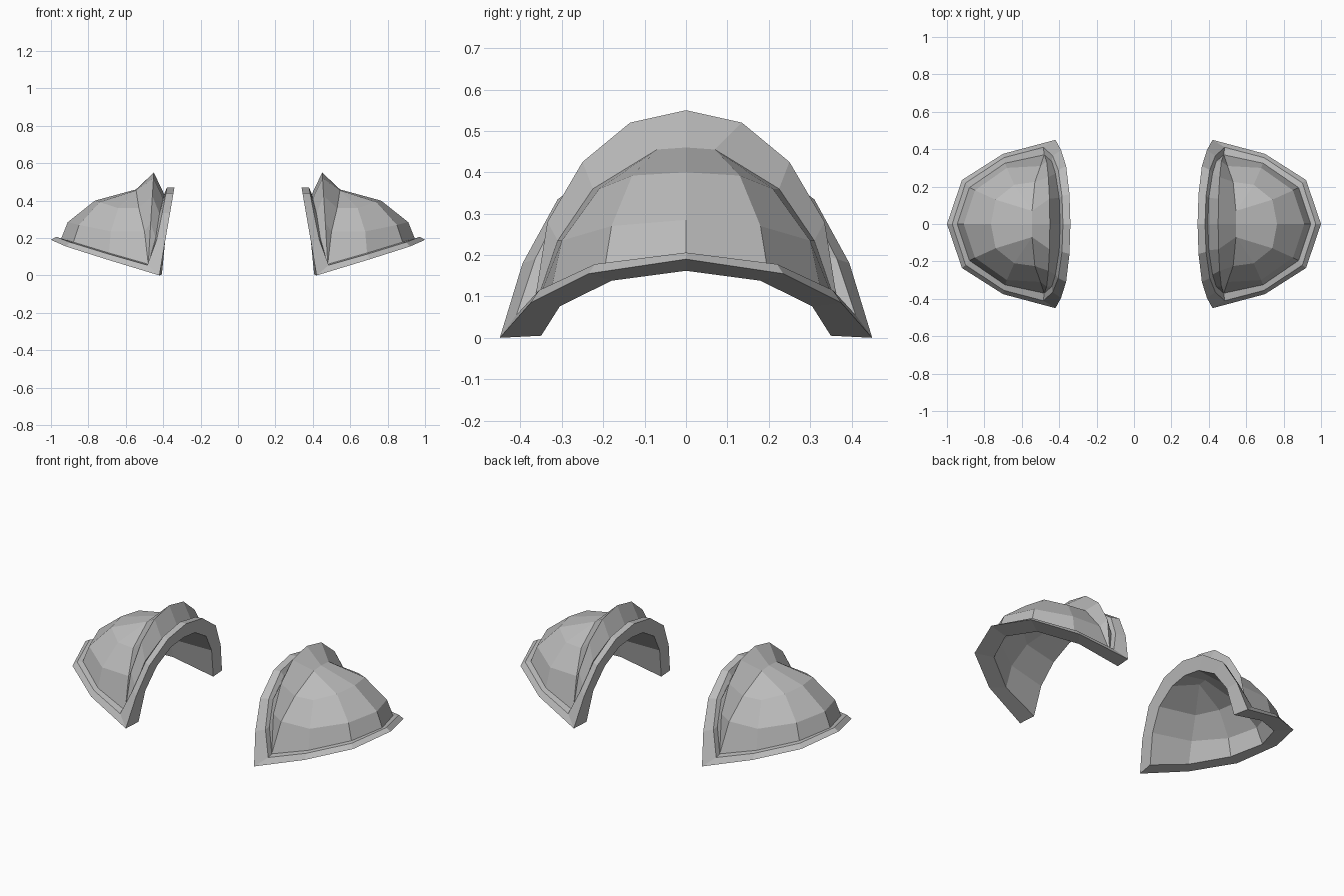
import bpy, bmesh

if "Cube" in bpy.data.objects:
    bpy.data.objects.remove(bpy.data.objects["Cube"])

steel = bpy.data.materials.new("grey_steel")
steel.diffuse_color = (0.5, 0.5, 0.5, 1)
steel.use_nodes = True
steel.node_tree.nodes["Principled BSDF"].inputs["Base Color"].default_value = steel.diffuse_color

# Arch lines beside the neck opening, from lower corner to top centre
arch_edge = [(.42, .45, 0), (.39, .395, .18), (.363, .31, .335), (.345, .16, .44), (.34, 0, .47)]
arch_step = [(.485, .41, .055), (.435, .365, .19), (.405, .29, .335), (.385, .15, .44), (.38, 0, .47)]
valley = [(.48, .37, .06), (.44, .335, .2), (.42, .27, .33), (.40, .14, .41), (.395, 0, .435)]
crest = [(.48, .37, .06), (.467, .335, .28), (.458, .25, .425), (.452, .135, .52), (.45, 0, .55)]
dome_arch = [(.48, .37, .06), (.50, .31, .235), (.53, .225, .36), (.545, .07, .455), (.545, 0, .46)]
lining_arch = [(.407, .35, .005), (.39, .31, .18), (.37, .23, .30), (.36, .11, .37), (.355, 0, .385)]

# Lower border lines, from corner round to the outermost point
rim_edge = [arch_edge[0], (.70, .375, .085), (.92, .235, .155), (1, 0, .19)]
rim_step = [arch_step[0], (.695, .355, .115), (.90, .22, .178), (.972, 0, .206)]
dome_base = [dome_arch[0], (.69, .325, .12), (.88, .195, .178), (.945, 0, .198)]
lining_base = [lining_arch[0], (.64, .305, .076), (.83, .18, .138), (.9, 0, .162)]

# Dome rings and the matching inner lining rings
dome = [dome_base,
        [dome_arch[1], (.68, .30, .235), (.85, .18, .27), (.91, 0, .285)],
        [dome_arch[2], (.64, .21, .36), (.74, .13, .392), (.765, 0, .40)],
        [dome_arch[3]] * 3 + [dome_arch[4]]]
lining = [lining_base,
          [lining_arch[1], (.63, .27, .20), (.80, .165, .235), (.86, 0, .25)],
          [lining_arch[2], (.59, .19, .31), (.69, .11, .345), (.72, 0, .355)],
          [lining_arch[3]] + [(.5, .05, .405)] * 2 + [(.5, 0, .41)]]


def loft(bm, rows):
    """Skin neighbouring rows, collapsing repeated points to triangles."""
    for a, b in zip(rows, rows[1:]):
        for i in range(len(a) - 1):
            pts = list(dict.fromkeys([a[i], a[i + 1], b[i + 1], b[i]]))
            if len(pts) > 2:
                bm.faces.new([bm.verts.new(p) for p in pts])


bm = bmesh.new()
loft(bm, dome)                                                # domed shell
loft(bm, [dome_arch, crest, valley, arch_step, arch_edge, lining_arch])  # crest and arch flange
loft(bm, [dome_base, rim_step, rim_edge, lining_base])        # lower rim
loft(bm, lining)                                              # inside surface
loft(bm, [[lining_arch[3], lining_arch[4]], [(.5, .05, .405), (.5, 0, .41)]])
bmesh.ops.remove_doubles(bm, verts=bm.verts[:], dist=0.0005)

# Front half mirrored from the back half
bmesh.ops.mirror(bm, geom=bm.verts[:] + bm.edges[:] + bm.faces[:], axis='Y', merge_dist=0.0005)
bmesh.ops.remove_doubles(bm, verts=bm.verts[:], dist=0.0005)
bmesh.ops.recalc_face_normals(bm, faces=bm.faces[:])

mesh = bpy.data.meshes.new("shoulder_guards")
bm.to_mesh(mesh)
bm.free()
mesh.materials.append(steel)
guards = bpy.data.objects.new("shoulder_guards", mesh)
bpy.context.collection.objects.link(guards)

# Opposite shoulder
mirror = guards.modifiers.new("other_side", 'MIRROR')
mirror.use_axis = (True, False, False)
